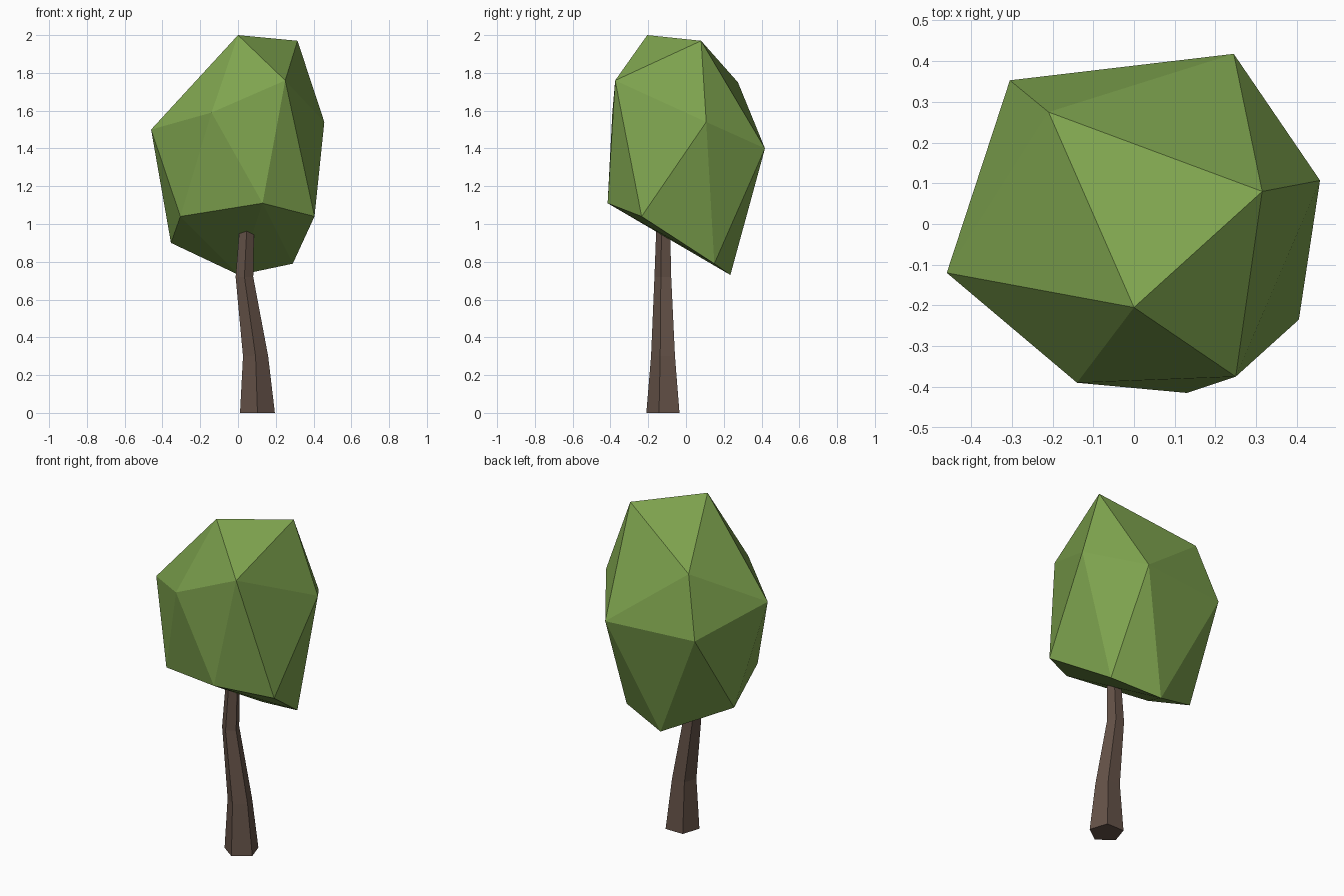
import bpy, bmesh, math

if "Cube" in bpy.data.objects:
    bpy.data.objects.remove(bpy.data.objects["Cube"])


def material(name, rgb):
    m = bpy.data.materials.new(name)
    m.diffuse_color = (*rgb, 1)
    m.use_nodes = True
    m.node_tree.nodes["Principled BSDF"].inputs["Base Color"].default_value = m.diffuse_color
    return m


def add_object(name, bm, mat):
    bmesh.ops.recalc_face_normals(bm, faces=bm.faces)
    me = bpy.data.meshes.new(name)
    bm.to_mesh(me)
    bm.free()
    me.materials.append(mat)
    ob = bpy.data.objects.new(name, me)
    bpy.context.collection.objects.link(ob)
    return ob


leaf_green = material("leaf green", (0.21, 0.37, 0.077))
bark_brown = material("bark brown", (0.13, 0.085, 0.065))

# Crown: faceted boulder shape, the hull around its corner points
crown_points = [
    (0, -0.205, 2.0), (0.315, 0.08, 1.97),                            # top
    (0.25, -0.375, 1.76), (-0.14, -0.39, 1.59), (-0.21, 0.275, 1.75), # shoulders
    (-0.46, -0.12, 1.5), (0.457, 0.107, 1.54),
    (0.245, 0.418, 1.4), (-0.305, 0.353, 1.4),                        # back
    (0.405, -0.235, 1.04), (0.13, -0.415, 1.11), (-0.305, -0.245, 1.04),
    (-0.355, 0.05, 0.9), (0.005, 0.235, 0.73), (0.29, 0.15, 0.79),    # underside
]
bm = bmesh.new()
for p in crown_points:
    bm.verts.new(p)
bmesh.ops.convex_hull(bm, input=bm.verts[:])
add_object("crown", bm, leaf_green)

# Trunk: bent, tapering five-sided tube with one edge facing the front
rings = [  # x, y, z, radius
    (0.103, -0.113, 0.0, 0.097),
    (0.093, -0.115, 0.30, 0.070),
    (0.034, -0.118, 0.72, 0.049),
    (0.055, -0.116, 1.15, 0.035),
]
bm = bmesh.new()
loops = []
for x, y, z, r in rings:
    angles = [math.radians(-90 + 72 * i) for i in range(5)]
    loops.append([bm.verts.new((x + r * math.cos(a), y + r * math.sin(a), z)) for a in angles])
for low, high in zip(loops, loops[1:]):
    for i in range(5):
        j = (i + 1) % 5
        bm.faces.new((low[i], low[j], high[j], high[i]))
bm.faces.new(loops[0][::-1])
bm.faces.new(loops[-1])
add_object("trunk", bm, bark_brown)
